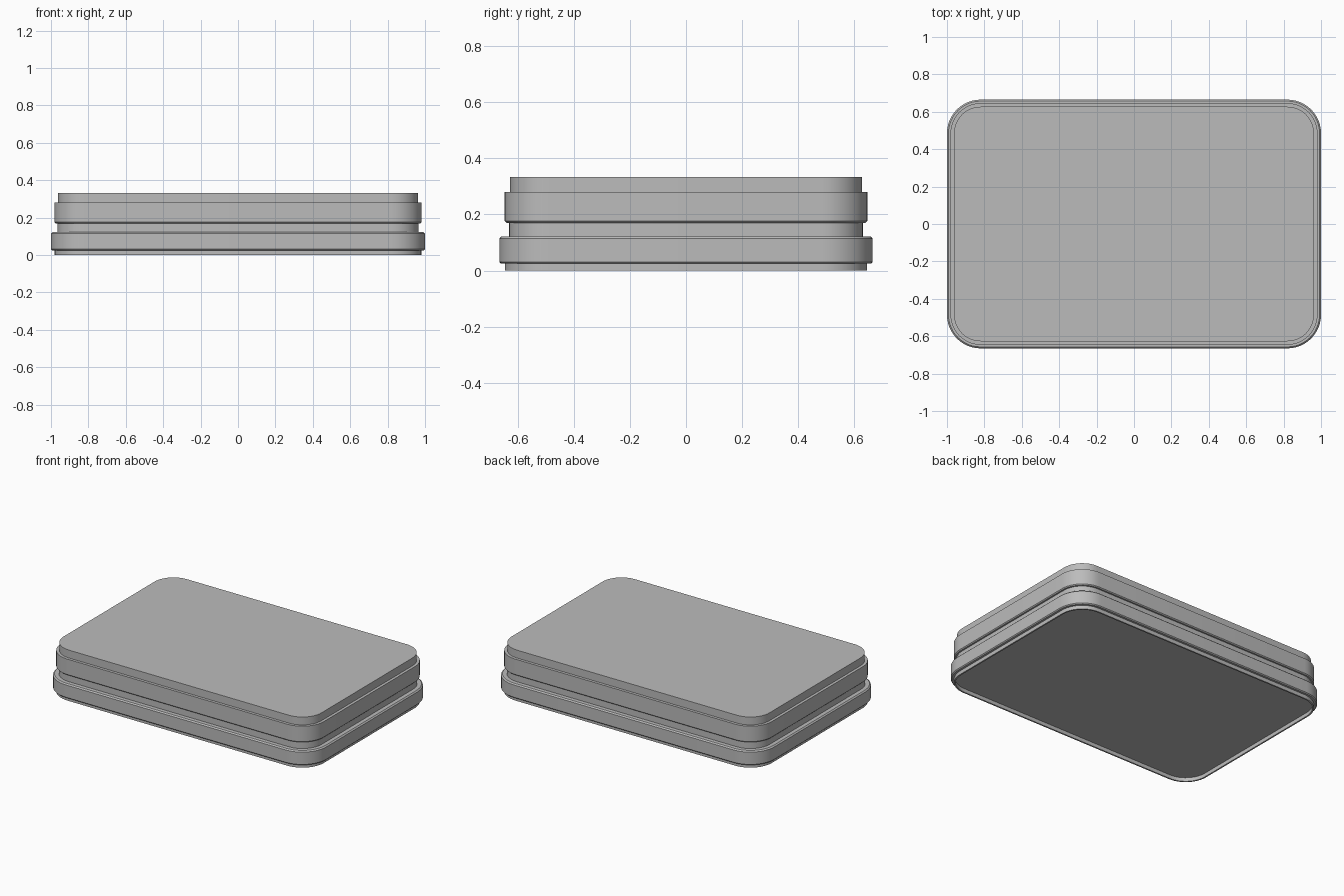
import bpy, bmesh, math

cube = bpy.data.objects.get("Cube")
if cube:
    bpy.data.objects.remove(cube, do_unlink=True)

HALF_X, HALF_Y, RADIUS, STEPS = 1.0, 0.665, 0.18, 12

grey = bpy.data.materials.new("plain_grey")
grey.use_nodes = True
grey.diffuse_color = (0.5, 0.5, 0.5, 1)
grey.node_tree.nodes["Principled BSDF"].inputs["Base Color"].default_value = (0.5, 0.5, 0.5, 1)


def rounded_ring(bm, inset, z):
    """Rounded rectangle of vertices, inset evenly from the widest outline."""
    r = RADIUS - inset
    verts = []
    for q, (sx, sy) in enumerate([(1, 1), (-1, 1), (-1, -1), (1, -1)]):
        for i in range(STEPS + 1):
            a = (q + i / STEPS) * math.pi / 2
            verts.append(bm.verts.new((sx * (HALF_X - RADIUS) + r * math.cos(a),
                                       sy * (HALF_Y - RADIUS) + r * math.sin(a), z)))
    return verts


def loft(name, profile):
    """Sweep an (inset, height) profile round the outline and cap both ends."""
    bm = bmesh.new()
    rings = [rounded_ring(bm, inset, z) for inset, z in profile]
    n = len(rings[0])
    for low, high in zip(rings, rings[1:]):
        for i in range(n):
            j = (i + 1) % n
            bm.faces.new((low[i], low[j], high[j], high[i]))
    bm.faces.new(rings[0][::-1])
    bm.faces.new(rings[-1])
    bmesh.ops.recalc_face_normals(bm, faces=bm.faces)
    mesh = bpy.data.meshes.new(name)
    bm.to_mesh(mesh)
    bm.free()
    mesh.materials.append(grey)
    obj = bpy.data.objects.new(name, mesh)
    bpy.context.collection.objects.link(obj)
    bpy.ops.object.select_all(action='DESELECT')
    obj.select_set(True)
    bpy.context.view_layer.objects.active = obj
    bpy.ops.object.shade_smooth_by_angle(angle=math.radians(30))


# Lower tray: recessed underside, thin foot rim, wide band with chamfered edges
loft("lower_tray", [(0.03, 0.025), (0.03, 0), (0.02, 0), (0.02, 0.025),
                    (0.006, 0.025), (0, 0.031), (0, 0.114), (0.008, 0.122), (0.035, 0.122)])

# Neck between tray and lid
loft("neck", [(0.035, 0.122), (0.035, 0.17)])

# Lid: band with a chamfered lower edge, then a stepped flat top
loft("lid", [(0.035, 0.17), (0.025, 0.17), (0.019, 0.176), (0.019, 0.28),
             (0.038, 0.28), (0.038, 0.333)])
